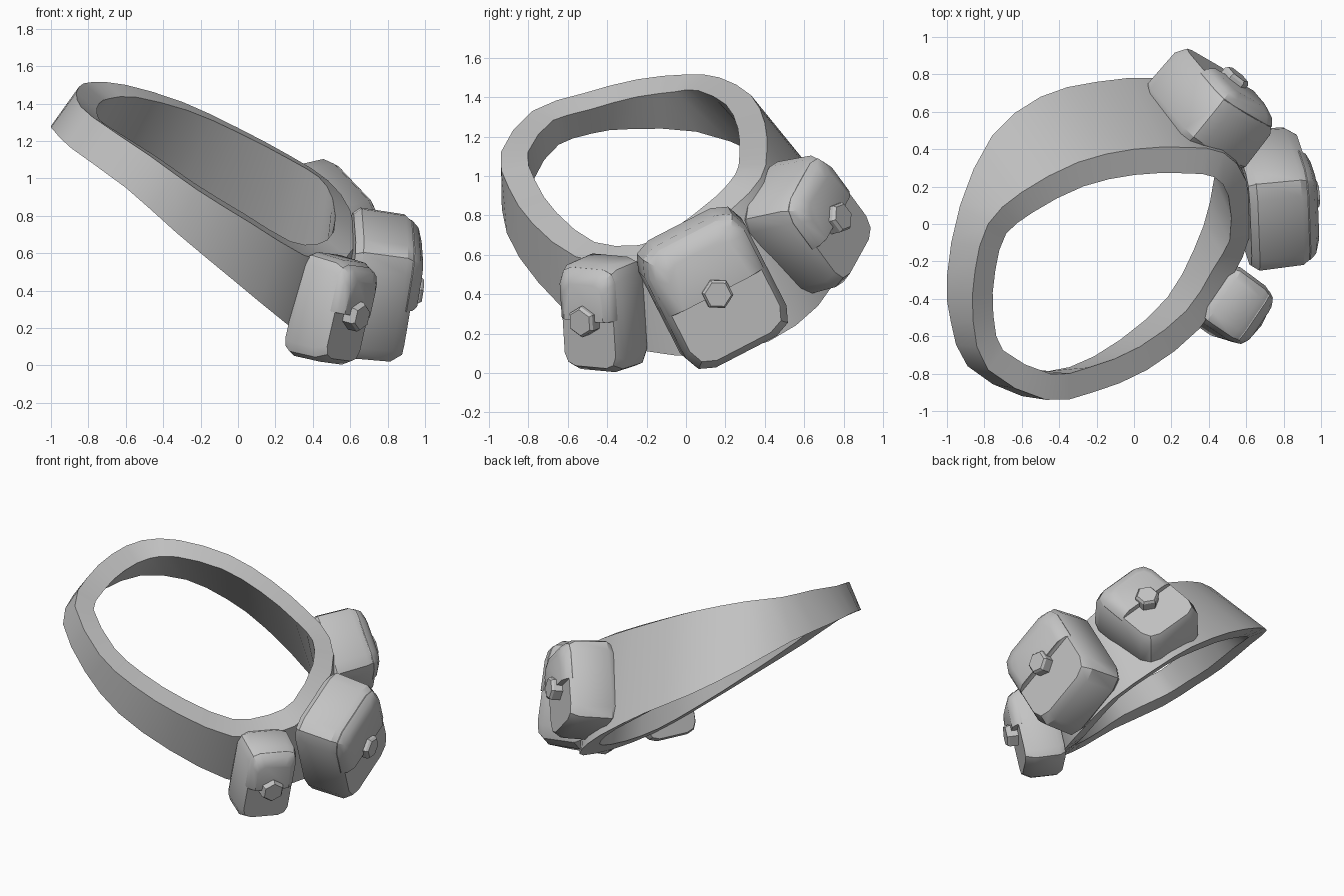
import bpy, bmesh, math
from mathutils import Vector

default = bpy.data.objects.get("Cube")
if default:
    bpy.data.objects.remove(default, do_unlink=True)

grey = bpy.data.materials.new("plain_grey")
grey.use_nodes = True
grey.diffuse_color = (0.55, 0.55, 0.55, 1)
grey.node_tree.nodes["Principled BSDF"].inputs["Base Color"].default_value = grey.diffuse_color

parts = []


def loft(name, loops, closed=False):
    """Skin equal-length loops; cap the ends, or join last loop to first."""
    bm = bmesh.new()
    rings = [[bm.verts.new(p) for p in loop] for loop in loops]
    pairs = list(zip(rings, rings[1:]))
    if closed:
        pairs.append((rings[-1], rings[0]))
    else:
        bm.faces.new(rings[0])
        bm.faces.new(rings[-1])
    for a, b in pairs:
        for i in range(len(a)):
            j = (i + 1) % len(a)
            bm.faces.new((a[i], a[j], b[j], b[i]))
    bmesh.ops.recalc_face_normals(bm, faces=bm.faces)
    mesh = bpy.data.meshes.new(name)
    bm.to_mesh(mesh)
    bm.free()
    mesh.materials.append(grey)
    obj = bpy.data.objects.new(name, mesh)
    bpy.context.scene.collection.objects.link(obj)
    parts.append(obj)


def smooth_loop(points):
    """Closed spline through the points, with one extra point per span."""
    out, n = [], len(points)
    for i in range(n):
        a, b, c, d = (points[(i + k) % n] for k in (-1, 0, 1, 2))
        out += [b, (b + c) * 0.5625 - (a + d) * 0.0625]
    return out


# Belt: upper and lower outer edge at each station around the waist
stations = [
    ((-.78, 0, 1.515), (-.93, .1, 1.27)),
    ((-.85, -.25, 1.49), (-1, -.28, 1.28)),
    ((-.86, -.52, 1.42), (-.98, -.52, 1.25)),
    ((-.78, -.78, 1.33), (-.89, -.76, 1.16)),
    ((-.47, -.94, 1.12), (-.6, -.92, .95)),
    ((-.22, -.9, .94), (-.33, -.91, .71)),
    ((.07, -.78, .76), (-.03, -.75, .46)),
    ((.35, -.56, .59), (.25, -.5, .23)),
    ((.52, -.29, .56), (.42, -.2, .11)),
    ((.62, -.06, .63), (.52, .1, .09)),
    ((.6, .23, .83), (.54, .42, .16)),
    ((.48, .38, .99), (.38, .67, .34)),
    ((.28, .41, 1.12), (.15, .78, .55)),
    ((0, .4, 1.27), (-.2, .76, .8)),
    ((-.3, .33, 1.41), (-.5, .68, .98)),
    ((-.6, .17, 1.5), (-.76, .47, 1.15)),
]
top = smooth_loop([Vector(t) for t, b in stations])
bottom = smooth_loop([Vector(b) for t, b in stations])


def inner_edge(loop, thickness):
    """Offset a belt edge inwards within the tilted plane of the belt."""
    axis = Vector((.63, -.13, .77))
    return [p + axis.cross(loop[(i + 1) % len(loop)] - loop[i - 1]).normalized() * thickness
            for i, p in enumerate(loop)]


# The lower inner edge lifts a little at the back of the belt
bottom_in = [p + Vector((0, 0, 0.06 * max(0, -p.x))) for p in inner_edge(bottom, 0.15)]
loft("belt", [top, bottom, bottom_in, inner_edge(top, 0.14)], closed=True)


def rounded(half_w, low, high, radius, low_radius):
    """Rounded rectangle outline with separate lower corner radius."""
    pts = []
    for sx, y, sy, r, start in ((1, high, 1, radius, 0), (-1, high, 1, radius, 90),
                                (-1, low, -1, low_radius, 180), (1, low, -1, low_radius, 270)):
        for k in range(3):
            a = math.radians(start + 45 * k)
            pts.append((sx * (half_w - r) + r * math.cos(a), y - sy * r + r * math.sin(a)))
    return pts


def pouch(name, centre, up, out, width, height, depth):
    centre, up, out = Vector(centre), Vector(up).normalized(), Vector(out)
    out = (out - up * out.dot(up)).normalized()
    side = up.cross(out)

    def slab(part, outline, layers):
        loft(name + part, [[centre + side * (x * s) + up * (y * s) + out * d
                            for x, y in outline] for d, s in layers])

    w, h, d = width / 2, height / 2, depth / 2
    r = width * 0.2
    # Main bag with a chamfered back and front
    slab("_bag", rounded(w, -h, h, r, r),
         [(-d, 0.92), (-d + 0.04, 1), (d - 0.09, 0.98), (d - 0.03, 0.87)])
    # Flap folded over the upper half of the front
    slab("_flap", rounded(w, 0, h, r, 0.005),
         [(d - 0.12, 0.88), (d - 0.05, 0.92), (d - 0.015, 0.84), (d + 0.01, 0.66)])
    # Six-sided button
    hexagon = [(0.08 * math.cos(k * math.pi / 3 + math.pi / 6),
                0.08 * math.sin(k * math.pi / 3 + math.pi / 6)) for k in range(6)]
    slab("_button", hexagon, [(d - 0.05, 1), (d + 0.03, 1), (d + 0.045, 0.85)])


pouch("small_pouch", (.51, -.43, .297), (.22, -.06, .97), (.79, -.56, -.25), .36, .57, .3)
pouch("large_pouch", (.758, .14, .425), (.15, -.45, .88), (.98, .1, -.12), .59, .71, .37)
pouch("side_pouch", (.42, .632, .755), (.45, -.53, .72), (.62, .76, .17), .49, .6, .35)

bpy.ops.object.select_all(action="DESELECT")
for obj in parts:
    obj.select_set(True)
bpy.context.view_layer.objects.active = parts[0]
bpy.ops.object.shade_smooth_by_angle(angle=math.radians(32))
